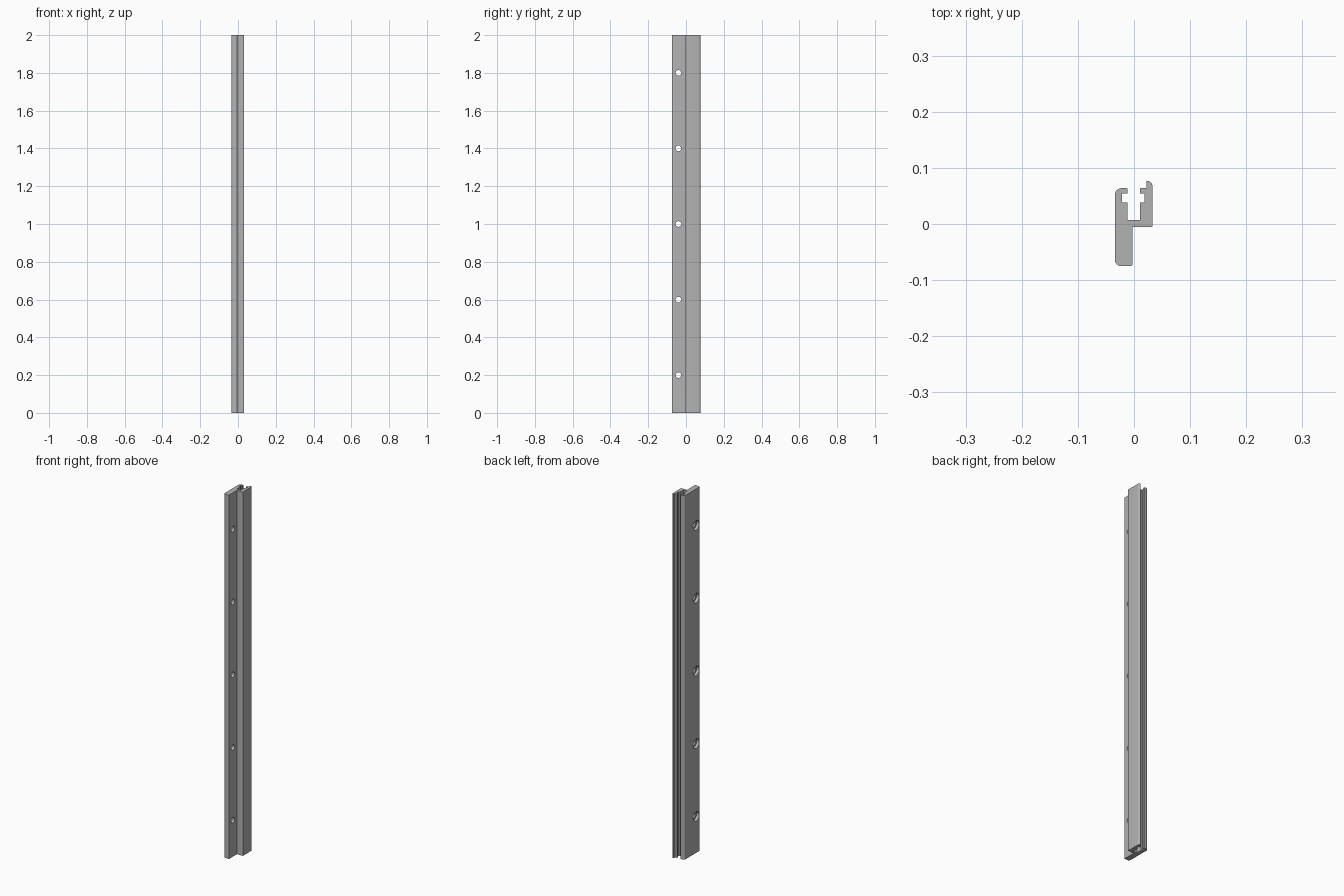
import bpy
import bmesh
import math
from mathutils import Matrix, Vector

cube = bpy.data.objects.get("Cube")
if cube:
    bpy.data.objects.remove(cube)

LENGTH = 2.0
HOLE_HEIGHTS = [0.2 + 0.4 * i for i in range(5)]
HOLE_Y = -0.04

# Brushed grey metal
metal = bpy.data.materials.new("grey metal")
metal.use_nodes = True
grey = (0.45, 0.45, 0.45, 1)
metal.diffuse_color = grey
metal.node_tree.nodes["Principled BSDF"].inputs["Base Color"].default_value = grey

# Cross-section corners, counter-clockwise: x, y, corner radius
PROFILE = [
    (-0.034, -0.075, 0.011), (-0.003, -0.075, 0.003), (-0.003, -0.005, 0),
    (0.033, -0.005, 0.001), (0.033, 0.077, 0.010), (0.022, 0.077, 0.001),
    (0.022, 0.064, 0), (0.011, 0.064, 0.001), (0.011, 0.054, 0.001),
    (0.019, 0.054, 0), (0.019, 0.038, 0), (0.011, 0.038, 0),
    (0.011, 0.007, 0), (-0.012, 0.007, 0), (-0.012, 0.038, 0),
    (-0.021, 0.038, 0), (-0.021, 0.054, 0), (-0.012, 0.054, 0.001),
    (-0.012, 0.064, 0.001), (-0.034, 0.064, 0.012),
]


def rounded(profile, steps=6):
    """Replace each corner that has a radius with a circular arc."""
    points = []
    for i, (x, y, r) in enumerate(profile):
        corner = Vector((x, y))
        if r == 0:
            points.append(corner)
            continue
        a = (Vector(profile[i - 1][:2]) - corner).normalized()
        b = (Vector(profile[(i + 1) % len(profile)][:2]) - corner).normalized()
        centre = corner + (a + b) * r
        for s in range(steps + 1):
            t = math.pi / 2 * s / steps
            points.append(centre - b * r * math.cos(t) - a * r * math.sin(t))
    return points


def make_object(name, bm):
    bmesh.ops.recalc_face_normals(bm, faces=bm.faces)
    mesh = bpy.data.meshes.new(name)
    bm.to_mesh(mesh)
    bm.free()
    mesh.materials.append(metal)
    obj = bpy.data.objects.new(name, mesh)
    bpy.context.collection.objects.link(obj)
    return obj


def cut_holes(target, radius, x_min, x_max):
    """Cut a row of round holes running along x."""
    bm = bmesh.new()
    for z in HOLE_HEIGHTS:
        place = Matrix.Translation(((x_min + x_max) / 2, HOLE_Y, z))
        bmesh.ops.create_cone(bm, cap_ends=True, segments=32, radius1=radius,
                              radius2=radius, depth=x_max - x_min,
                              matrix=place @ Matrix.Rotation(math.pi / 2, 4, 'Y'))
    cutter = make_object("hole_cutter", bm)
    cutter.hide_render = True
    mod = target.modifiers.new("holes", 'BOOLEAN')
    mod.operation = 'DIFFERENCE'
    mod.solver = 'EXACT'
    mod.object = cutter
    bpy.ops.object.modifier_apply(modifier=mod.name)
    bpy.data.objects.remove(cutter)


# Extruded rail with its slotted channel
bm = bmesh.new()
base = bm.faces.new([bm.verts.new((p.x, p.y, 0)) for p in rounded(PROFILE)])
bm.normal_update()
extruded = bmesh.ops.extrude_face_region(bm, geom=[base], use_keep_orig=True)
top = [v for v in extruded["geom"] if isinstance(v, bmesh.types.BMVert)]
bmesh.ops.translate(bm, verts=top, vec=(0, 0, LENGTH))
rail = make_object("channel_rail", bm)

bpy.ops.object.select_all(action='DESELECT')
rail.select_set(True)
bpy.context.view_layer.objects.active = rail

# Screw holes through the flange, with counterbores on the outer side
cut_holes(rail, 0.015, -0.06, 0.01)
cut_holes(rail, 0.026, -0.06, -0.018)

bpy.ops.object.shade_smooth_by_angle(angle=math.radians(30))
